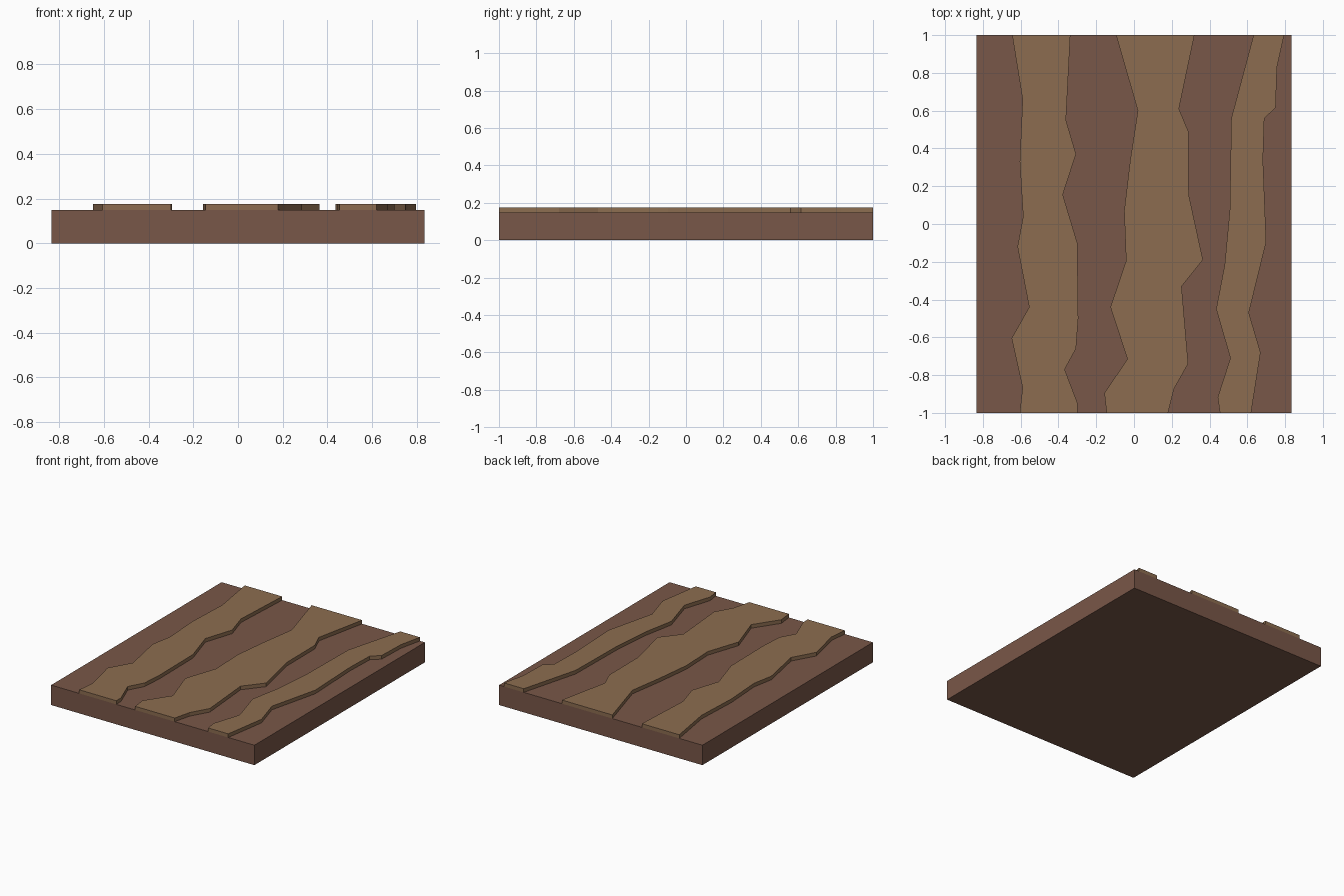
import bpy, bmesh

if "Cube" in bpy.data.objects:
    bpy.data.objects.remove(bpy.data.objects["Cube"])

BASE_TOP, STRIP_TOP, HALF_W = 0.148, 0.175, 0.835


def material(name, rgb):
    mat = bpy.data.materials.new(name)
    mat.diffuse_color = (*rgb, 1)
    mat.use_nodes = True
    mat.node_tree.nodes["Principled BSDF"].inputs["Base Color"].default_value = mat.diffuse_color
    return mat


def slab(name, outline, z0, z1, mat):
    """Extrude a closed (x, y) outline, listed anticlockwise, from z0 up to z1."""
    bm = bmesh.new()
    face = bm.faces.new([bm.verts.new((x, y, z0)) for x, y in outline])
    res = bmesh.ops.extrude_face_region(bm, geom=[face], use_keep_orig=True)
    top = [g for g in res["geom"] if isinstance(g, bmesh.types.BMVert)]
    bmesh.ops.translate(bm, verts=top, vec=(0, 0, z1 - z0))
    bmesh.ops.recalc_face_normals(bm, faces=bm.faces)
    mesh = bpy.data.meshes.new(name)
    bm.to_mesh(mesh)
    bm.free()
    mesh.materials.append(mat)
    obj = bpy.data.objects.new(name, mesh)
    bpy.context.collection.objects.link(obj)
    return obj


dark = material("dark_wood", (0.191, 0.095, 0.065))
light = material("light_wood", (0.262, 0.152, 0.080))

# Flat rectangular board
slab("board", [(-HALF_W, -1), (HALF_W, -1), (HALF_W, 1), (-HALF_W, 1)],
     0, BASE_TOP, dark)

# Raised wavy grain strips: left and right edges, each from back to front
strips = {
    "grain_strip_left": (
        [(-.645, 1), (-.59, .66), (-.605, .33), (-.587, .04), (-.617, -.12),
         (-.555, -.44), (-.648, -.605), (-.59, -.865), (-.605, -1)],
        [(-.337, 1), (-.36, .55), (-.307, .37), (-.377, .155), (-.30, -.10),
         (-.295, -.5), (-.307, -.66), (-.367, -.77), (-.3, -.945), (-.3, -1)]),
    "grain_strip_middle": (
        [(-.095, 1), (.02, .6), (-.02, .34), (-.052, .07), (-.042, -.195),
         (-.125, -.44), (-.035, -.715), (-.157, -.895), (-.145, -1)],
        [(.32, 1), (.238, .61), (.288, .49), (.29, .155), (.365, -.19),
         (.252, -.33), (.287, -.74), (.213, -.87), (.18, -1)]),
    "grain_strip_right": (
        [(.633, 1), (.515, .56), (.507, .075), (.48, -.215), (.435, -.45),
         (.51, -.71), (.443, -.917), (.455, -1)],
        [(.795, 1), (.757, .83), (.75, .615), (.69, .56), (.683, .34),
         (.70, -.095), (.608, -.47), (.67, -.68), (.62, -1)]),
}
for name, (left, right) in strips.items():
    slab(name, left + right[::-1], BASE_TOP, STRIP_TOP, light)
